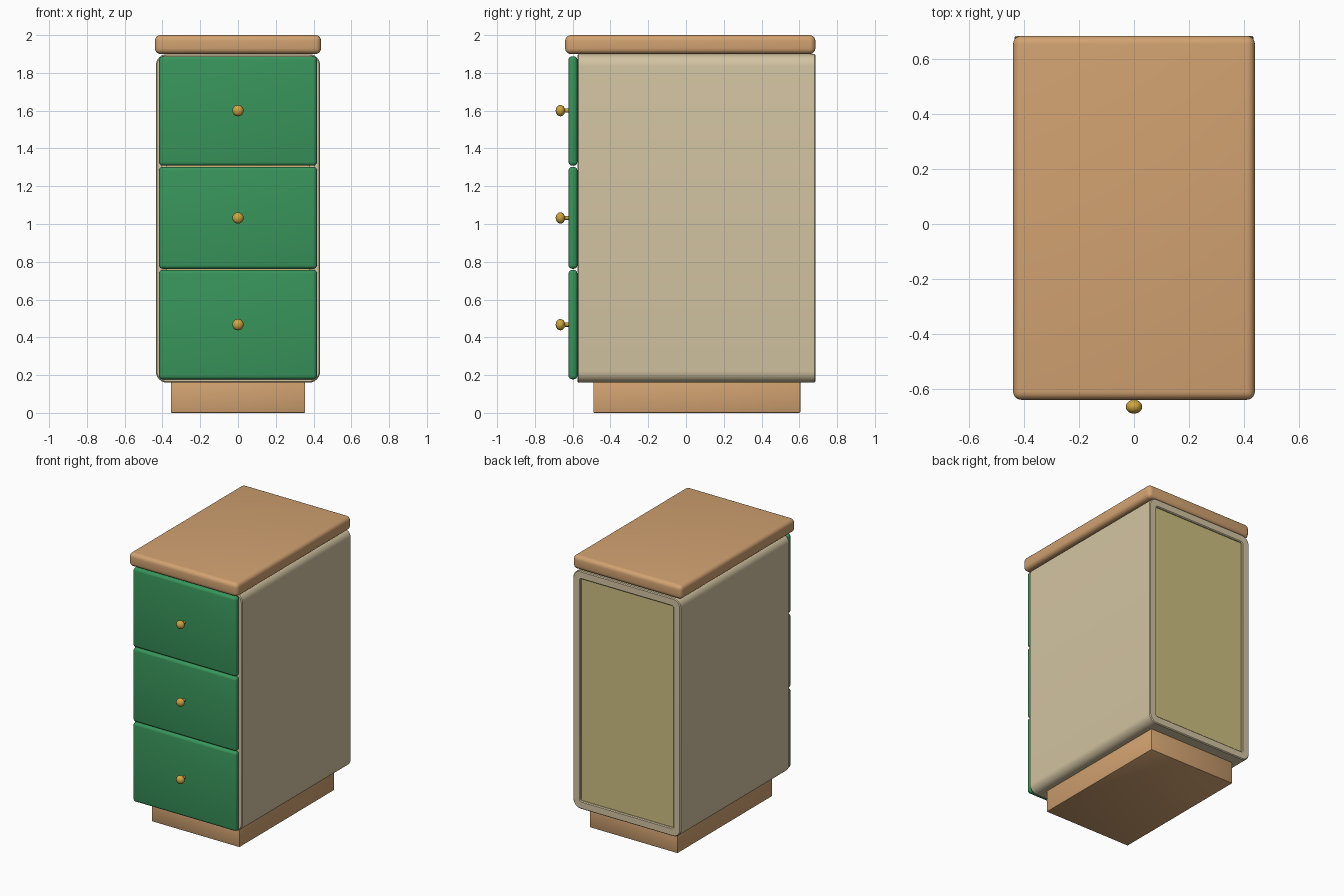
import bpy, bmesh, math

if "Cube" in bpy.data.objects:
    bpy.data.objects.remove(bpy.data.objects["Cube"])


def material(name, rgb):
    m = bpy.data.materials.new(name)
    m.diffuse_color = (*rgb, 1)
    m.use_nodes = True
    m.node_tree.nodes["Principled BSDF"].inputs["Base Color"].default_value = m.diffuse_color
    return m


wood = material("warm_wood", (0.64, 0.36, 0.165))
cream = material("cream_paint", (0.65, 0.55, 0.36))
green = material("green_paint", (0.04, 0.30, 0.105))
brass = material("brass", (0.62, 0.37, 0.05))
olive = material("back_board", (0.62, 0.52, 0.22))


def finish(name, bm, mat, angle=40):
    bmesh.ops.recalc_face_normals(bm, faces=bm.faces)
    me = bpy.data.meshes.new(name)
    bm.to_mesh(me)
    bm.free()
    me.materials.append(mat)
    ob = bpy.data.objects.new(name, me)
    bpy.context.collection.objects.link(ob)
    bpy.ops.object.select_all(action='DESELECT')
    ob.select_set(True)
    bpy.context.view_layer.objects.active = ob
    bpy.ops.object.shade_smooth_by_angle(angle=math.radians(angle))
    return ob


def box(name, lo, hi, mat, bevel=0.0, segments=4):
    bm = bmesh.new()
    bmesh.ops.create_cube(bm, size=1)
    for v in bm.verts:
        v.co = [(a + b) / 2 + c * (b - a) for a, b, c in zip(lo, hi, v.co)]
    if bevel:
        bmesh.ops.bevel(bm, geom=bm.edges[:], offset=bevel, segments=segments,
                        profile=0.5, affect='EDGES')
    return finish(name, bm, mat)


def rounded_rect(hw, z0, z1, r, n=6):
    pts = []
    for i, (sx, z) in enumerate([(1, z1 - r), (-1, z1 - r), (-1, z0 + r), (1, z0 + r)]):
        for k in range(n + 1):
            a = math.pi / 2 * (i + k / n)
            pts.append((sx * (hw - r) + r * math.cos(a), z + r * math.sin(a)))
    return pts


def lathe(name, profile, z, mat, n=24):
    # turned part around the y axis: profile of (y, radius)
    bm = bmesh.new()
    vs = [bm.verts.new((0, y, z + r)) for y, r in profile]
    es = [bm.edges.new(p) for p in zip(vs, vs[1:])]
    bmesh.ops.spin(bm, geom=vs + es, cent=(0, 0, z), axis=(0, 1, 0),
                   angle=2 * math.pi, steps=n, use_merge=True)
    bmesh.ops.remove_doubles(bm, verts=bm.verts[:], dist=1e-5)
    return finish(name, bm, mat, 50)


# carcass: rounded tube open to front and back, edges slightly softened
bm = bmesh.new()
e, y0, y1 = 0.006, -0.575, 0.685
sections = [
    (y0, 0.435 - e, 0.16 + e, 1.90 - e, 0.054), (y0 + e, 0.435, 0.16, 1.90, 0.06),
    (y1 - e, 0.435, 0.16, 1.90, 0.06), (y1, 0.435 - e, 0.16 + e, 1.90 - e, 0.054),
    (y1, 0.382, 0.213, 1.847, 0.016), (y1 - e, 0.376, 0.219, 1.841, 0.01),
    (y0, 0.376, 0.219, 1.841, 0.01)]
rings = [[bm.verts.new((x, y, z)) for x, z in rounded_rect(hw, a, b, r)]
         for y, hw, a, b, r in sections]
for a, b in zip(rings, rings[1:] + rings[:1]):
    for i in range(len(a)):
        j = (i + 1) % len(a)
        bm.faces.new((a[i], a[j], b[j], b[i]))
finish("cabinet_body", bm, cream)

# back board, plinth and worktop
box("back_panel", (-0.38, 0.645, 0.215), (0.38, 0.672, 1.845), olive)
box("plinth", (-0.355, -0.49, 0), (0.355, 0.605, 0.165), wood, 0.005, 2)
box("worktop", (-0.44, -0.64, 1.90), (0.44, 0.685, 2.0), wood, 0.03, 5)

# drawer fronts with turned knobs
drawers = [(0.178, 0.757, 0.467), (0.763, 1.302, 1.032), (1.309, 1.888, 1.60)]
for i, (z0, z1, zk) in enumerate(drawers, 1):
    box(f"drawer_front_{i}", (-0.418, -0.622, z0), (0.418, -0.575, z1), green, 0.019)
    ball = [(-0.665 - 0.025 * math.cos(math.pi * k / 12),
             0.03 * math.sin(math.pi * k / 12)) for k in range(12)]
    lathe(f"drawer_knob_{i}", ball + [(-0.641, 0.011), (-0.615, 0.011)], zk, brass)
